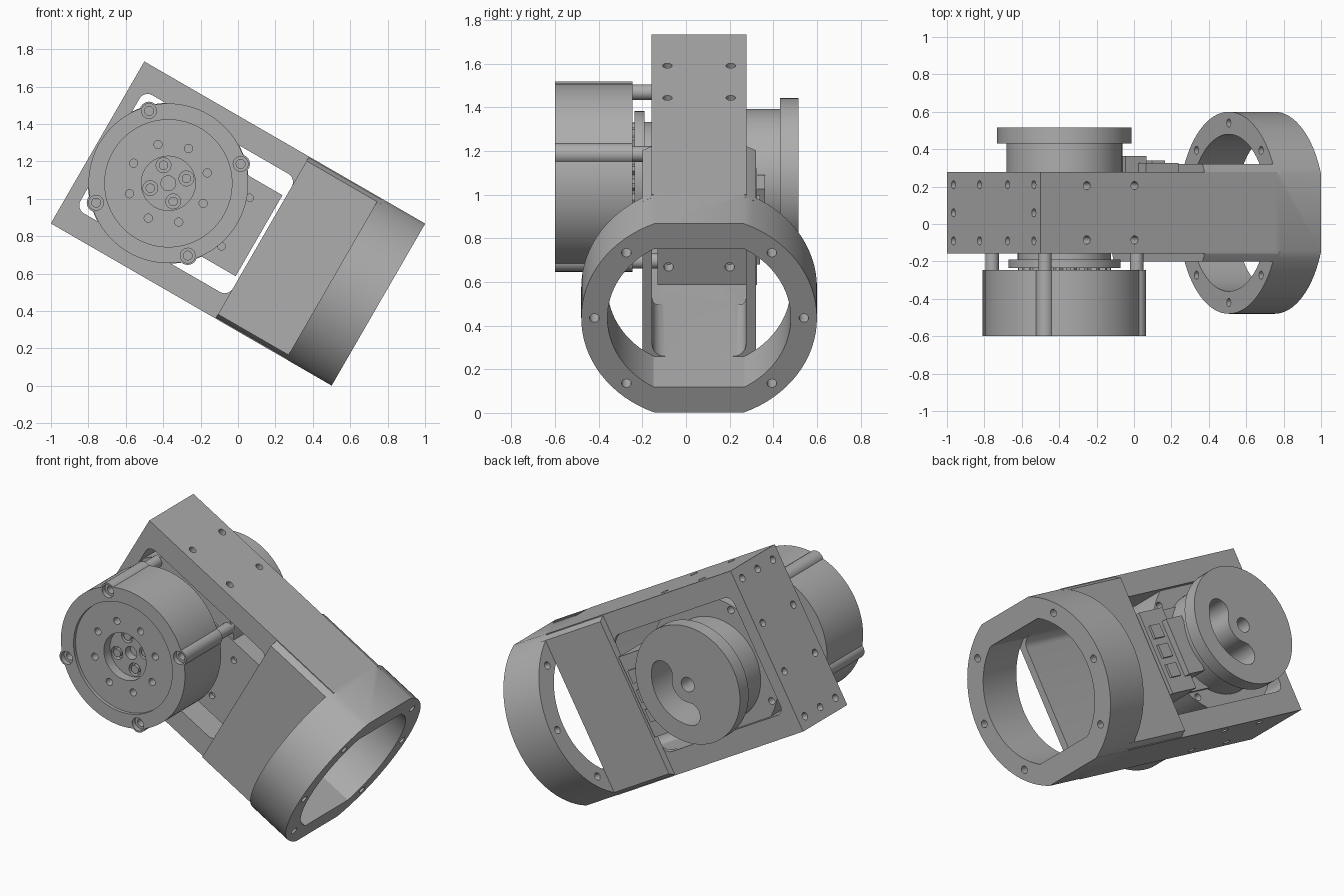
import bpy, bmesh
from math import sin, cos, asin, acos, pi, radians
from mathutils import Matrix

if "Cube" in bpy.data.objects:
    bpy.data.objects.remove(bpy.data.objects["Cube"])

grey = bpy.data.materials.new("machined_grey")
grey.use_nodes = True
colour = (0.42, 0.42, 0.42, 1)
grey.diffuse_color = colour
grey.node_tree.nodes["Principled BSDF"].inputs["Base Color"].default_value = colour

# Local frame: x along the arm, y through it, z across it; the arm is tilted as a whole
TILT = Matrix.Translation((0, 0.06, 0.868)) @ Matrix.Rotation(radians(30), 4, 'Y')
AXIS = -0.43          # motor axis position along the arm
Y0 = 0.06             # middle plane of the arm


# ---- profiles
def circle(r, cx=0, cy=0, n=64):
    return [(cx + r * cos(2 * pi * i / n), cy + r * sin(2 * pi * i / n)) for i in range(n)]


def rect(x1, x2, y1, y2):
    return [(x1, y1), (x2, y1), (x2, y2), (x1, y2)]


def rounded(x1, x2, y1, y2, r, n=6):
    pts = []
    for k, (cx, cy) in enumerate(rect(x1 + r, x2 - r, y1 + r, y2 - r)):
        for i in range(n + 1):
            a = pi + k * pi / 2 + i * pi / 2 / n
            pts.append((cx + r * cos(a), cy + r * sin(a)))
    return pts


def clipped_circle(r, w, h, n=16):
    """Circle of radius r cut to half width w and half height h."""
    a, b = acos(min(1, w / r)), asin(min(1, h / r))
    arc = [a + (b - a) * i / n for i in range(n + 1)]
    q = [(r * cos(t), r * sin(t)) for t in arc]
    pts = q + [(-x, y) for x, y in reversed(q)]
    pts += [(-x, -y) for x, y in q] + [(x, -y) for x, y in reversed(q)]
    return [p for i, p in enumerate(pts)
            if abs(p[0] - pts[i - 1][0]) + abs(p[1] - pts[i - 1][1]) > 1e-5]


def arc_slot(r, half, a1, a2, cx, n=16):
    """Kidney slot around (cx, 0)."""
    pts = []
    for i in range(n + 1):
        t = a1 + (a2 - a1) * i / n
        pts.append((cx + (r + half) * cos(t), (r + half) * sin(t)))
    for end, s in ((a2, 0), (a1, pi)):
        for i in range(1, 8):
            t = end + s + i * pi / 8
            pts.append((cx + r * cos(end) + half * cos(t), r * sin(end) + half * sin(t)))
        if s == 0:
            for i in range(n + 1):
                t = a2 + (a1 - a2) * i / n
                pts.append((cx + (r - half) * cos(t), (r - half) * sin(t)))
    return pts


# ---- solids
def prism(name, pts, axis, a, b):
    """Extrude a profile from a to b along a local axis."""
    place = {'x': lambda p, d: (d, p[0], p[1]),
             'y': lambda p, d: (p[0], d - Y0, p[1]),
             'z': lambda p, d: (p[0], p[1], d)}[axis]
    bm = bmesh.new()
    lo = [bm.verts.new(place(p, a)) for p in pts]
    hi = [bm.verts.new(place(p, b)) for p in pts]
    bm.faces.new(lo)
    bm.faces.new(hi)
    for i in range(len(pts)):
        bm.faces.new((lo[i - 1], lo[i], hi[i], hi[i - 1]))
    bmesh.ops.recalc_face_normals(bm, faces=bm.faces)
    mesh = bpy.data.meshes.new(name)
    bm.to_mesh(mesh)
    bm.free()
    mesh.materials.append(grey)
    ob = bpy.data.objects.new(name, mesh)
    bpy.context.collection.objects.link(ob)
    ob.matrix_world = TILT
    return ob


def combine(ob, others, op):
    for o in others:
        m = ob.modifiers.new(o.name, 'BOOLEAN')
        m.object, m.operation, m.solver = o, op, 'EXACT'
    bpy.context.view_layer.update()
    mesh = bpy.data.meshes.new_from_object(
        ob.evaluated_get(bpy.context.evaluated_depsgraph_get()))
    ob.modifiers.clear()
    ob.data = mesh
    for o in others:
        bpy.data.objects.remove(o)


def hole(r, axis, x, y, a, b, n=16):
    return prism("hole", circle(r, x, y, n), axis, a, b)


def around(r, count, start=pi / 4):
    for i in range(count):
        t = start + 2 * pi * i / count
        yield AXIS + r * cos(t), r * sin(t)


# ---- arm frame: thin box, thicker neck, flat-sided end ring
frame = prism("arm_frame", rect(-0.217, 0.217, -0.5, 0.5), 'x', -0.867, 0.6)
combine(frame, [prism("neck", clipped_circle(0.54, 0.26, 0.5), 'x', 0.15, 0.62),
                prism("ring", clipped_circle(0.54, 0.54, 0.5), 'x', 0.585, 0.867)], 'UNION')
cuts = [prism("window", rounded(-0.79, 0.15, -0.365, 0.365, 0.05), 'y', -0.5, 0.7),
        prism("cavity", rounded(-0.215, 0.215, -0.365, 0.365, 0.06), 'x', 0.1, 0.62),
        prism("bore", clipped_circle(0.42, 0.42, 0.365), 'x', 0.585, 0.9)]
# ring bolt holes
for a in (0, 46, 134, 180, 226, 314):
    t = radians(a)
    cuts.append(hole(0.022, 'x', 0.48 * cos(t), 0.48 * sin(t), 0.5, 0.9))
# end plate and edge screw holes
for z in (-0.43, -0.15, 0.15, 0.43):
    for y in ((-0.15, 0, 0.15) if abs(z) > 0.4 else (-0.15, 0.15)):
        cuts.append(hole(0.022, 'x', y, z, -0.9, -0.81))
for x in (-0.58, -0.285):
    for y in (-0.145, 0.145):
        for s in (-1, 1):
            cuts.append(hole(0.022, 'z', x, y, s * 0.42, s * 0.55))
combine(frame, cuts, 'DIFFERENCE')

# ---- mount block inside the window
mount = prism("motor_mount", rect(AXIS, 0.13, -0.25, 0.25), 'y', -0.13, 0.26)
combine(mount, [prism("disc", circle(0.43, AXIS), 'y', -0.12, 0.24)], 'UNION')
cuts = [hole(0.02, 'y', -0.015, s * 0.15, y, y + 0.1) for s in (-1, 1) for y in (-0.2, 0.2)]
cuts += [hole(0.022, 'x', y, s * 0.155, 0.07, 0.2) for s in (-1, 1) for y in (-0.14, 0.14)]
cuts += [hole(0.022, 'y', x, z, 0.18, 0.3) for x, z in around(0.4, 4)]
combine(mount, cuts, 'DIFFERENCE')

# ---- stepped cover and connector on the back
prism("back_cover", rect(-0.07, 0.13, -0.25, 0.25), 'y', 0.25, 0.325)
prism("back_connector", rect(-0.15, -0.02, -0.17, 0.17), 'y', 0.25, 0.363)
for z in (-0.12, 0, 0.12):
    prism("connector_rib", rect(0.02, 0.1, z - 0.04, z + 0.04), 'y', 0.32, 0.34)

# ---- motor housing with four lugs
motor = prism("motor_housing", circle(0.427, AXIS, 0, 96), 'y', -0.6, -0.245)
combine(motor, [prism("lug", circle(0.05, x, z, 24), 'y', -0.6, -0.245)
                for x, z in around(0.4, 4)], 'UNION')
cuts = [prism("face_recess", circle(0.34, AXIS, 0, 96), 'y', -0.65, -0.58),
        prism("hub_recess", circle(0.145, AXIS), 'y', -0.65, -0.52)]
for x, z in around(0.4, 4):
    cuts += [hole(0.04, 'y', x, z, -0.65, -0.57), hole(0.024, 'y', x, z, -0.65, -0.3)]
cuts += [hole(0.022, 'y', x, z, -0.65, -0.52) for x, z in around(0.215, 8)]
cuts += [hole(0.04, 'y', x, z, -0.65, -0.49) for x, z in around(0.1, 4)]
cuts.append(hole(0.04, 'y', AXIS, 0, -0.65, -0.47))
combine(motor, cuts, 'DIFFERENCE')

for x, z in around(0.1, 4):
    prism("hub_screw", circle(0.025, x, z, 16), 'y', -0.52, -0.48)
for x, z in around(0.4, 4):
    prism("standoff", circle(0.036, x, z, 24), 'y', -0.25, -0.1)

# ---- rotor plate, toothed ring and shaft between motor and mount
prism("rotor_plate", circle(0.3, AXIS), 'y', -0.235, -0.19)
teeth = [(AXIS + r * cos(t), r * sin(t)) for i in range(80)
         for t, r in [(2 * pi * i / 80, 0.25 if i % 4 < 2 else 0.225)]]
prism("toothed_ring", teeth, 'y', -0.25, -0.23)
prism("shaft_core", circle(0.25, AXIS), 'y', -0.2, -0.1)

# ---- output horn on the back
horn = prism("output_horn", circle(0.31, AXIS), 'y', 0.2, 0.45)
combine(horn, [prism("flange", circle(0.36, AXIS, 0, 96), 'y', 0.43, 0.515)], 'UNION')
combine(horn, [prism("slot", arc_slot(0.18, 0.07, radians(-65), radians(40), AXIS), 'y', 0.27, 0.6),
               hole(0.045, 'y', AXIS, 0, 0.3, 0.6, 24)], 'DIFFERENCE')

# ---- smooth the round walls, keep machined edges sharp
for ob in bpy.context.collection.objects:
    if ob.type == 'MESH' and ob.data.materials and ob.data.materials[0] == grey:
        bpy.ops.object.select_all(action='DESELECT')
        ob.select_set(True)
        bpy.context.view_layer.objects.active = ob
        bpy.ops.object.shade_smooth_by_angle(angle=radians(30))
